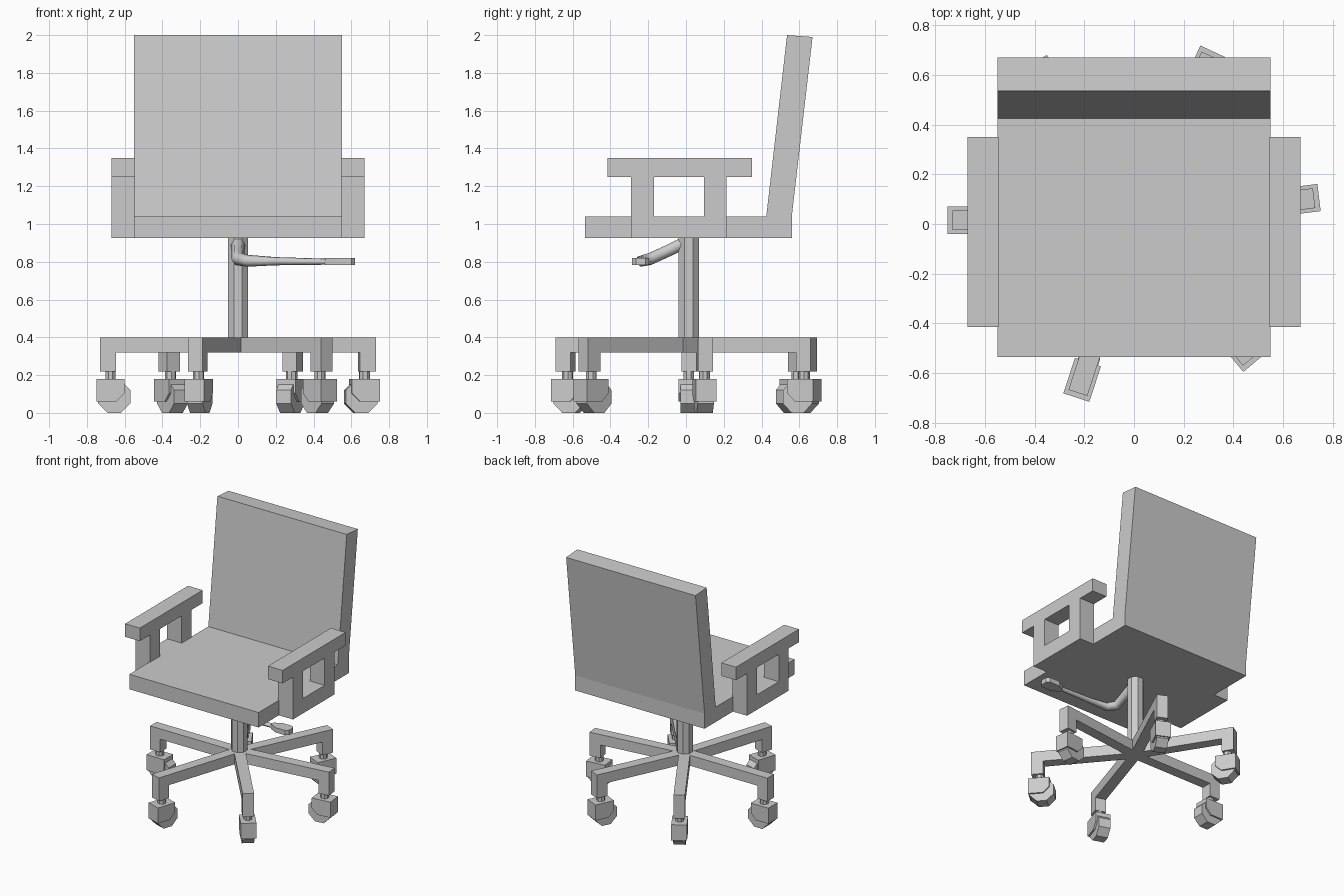
import bpy, bmesh, math
from math import cos, sin, radians, pi
from mathutils import Matrix, Vector

if "Cube" in bpy.data.objects:
    bpy.data.objects.remove(bpy.data.objects["Cube"])

# Axis maps: profile (u, v) plus extrusion w
SIDE = Matrix(((0, 0, 1, 0), (1, 0, 0, 0), (0, 1, 0, 0), (0, 0, 0, 1)))    # u=y, v=z, w=x
RADIAL = Matrix(((1, 0, 0, 0), (0, 0, 1, 0), (0, 1, 0, 0), (0, 0, 0, 1)))  # u=x, v=z, w=y
HUB = Matrix.Translation((0, 0.015, 0))


def prism(name, pts, lo, hi, matrix=Matrix()):
    """Extrude a closed 2D profile from lo to hi, then place it."""
    bm = bmesh.new()
    face = bm.faces.new([bm.verts.new((u, v, lo)) for u, v in pts])
    ext = bmesh.ops.extrude_face_region(bm, geom=[face])
    verts = [g for g in ext["geom"] if isinstance(g, bmesh.types.BMVert)]
    bmesh.ops.translate(bm, verts=verts, vec=(0, 0, hi - lo))
    bmesh.ops.transform(bm, matrix=matrix, verts=bm.verts)
    bmesh.ops.recalc_face_normals(bm, faces=bm.faces)
    mesh = bpy.data.meshes.new(name)
    bm.to_mesh(mesh)
    bm.free()
    obj = bpy.data.objects.new(name, mesh)
    bpy.context.collection.objects.link(obj)
    return obj


def rect(u0, u1, v0, v1):
    return [(u0, v0), (u1, v0), (u1, v1), (u0, v1)]


def ngon(n, r, cu=0, cv=0):
    return [(cu + r * cos(2 * pi * (i + 0.5) / n), cv + r * sin(2 * pi * (i + 0.5) / n))
            for i in range(n)]


# Seat and reclined back in one L-shaped profile
prism("seat_and_back", [(-0.535, 0.925), (0.56, 0.925), (0.56, 1.04), (0.67, 1.99),
                        (0.535, 2.0), (0.425, 1.04), (-0.535, 1.04)], -0.55, 0.55, SIDE)

# Armrests: flat pad on a U-shaped frame
frame = [(-0.29, 0.925), (0.215, 0.925), (0.215, 1.25), (0.095, 1.25),
         (0.095, 1.04), (-0.17, 1.04), (-0.17, 1.25), (-0.29, 1.25)]
for side, lo, hi in (("left", -0.67, -0.545), ("right", 0.545, 0.67)):
    prism(side + "_arm_pad", rect(-0.415, 0.35, 1.25, 1.35), lo, hi, SIDE)
    prism(side + "_arm_frame", frame, lo, hi, SIDE)

# Central column
prism("column", ngon(8, 0.058), 0.36, 0.93, HUB)

# Six-armed star base, drawn as one outline
angles = [radians(a) for a in (7, 65, 122, 180, 252, 310)]
HALF, TIP = 0.04, 0.73
star = []
for i, a in enumerate(angles):
    b = angles[i + 1] if i < 5 else angles[0] + 2 * pi
    for s in (-HALF, HALF):
        star.append((TIP * cos(a) - s * sin(a), TIP * sin(a) + s * cos(a)))
    notch = HALF / sin((b - a) / 2)
    star.append((notch * cos((a + b) / 2), notch * sin((a + b) / 2)))
prism("star_base", star, 0.32, 0.40, HUB)

# Leg, stem, caster housing and wheel at each arm tip
for i, a in enumerate(angles, 1):
    turn = HUB @ Matrix.Rotation(a, 4, "Z")
    place = turn @ RADIAL
    prism(f"leg_{i}", rect(0.645, TIP, 0.22, 0.32), -HALF, HALF, place)
    prism(f"caster_stem_{i}", ngon(8, 0.03, 0.675), 0.17, 0.23, turn)
    prism(f"caster_housing_{i}", [(0.60, 0.105), (0.645, 0.06), (0.75, 0.06), (0.75, 0.18), (0.60, 0.18)],
          -0.055, 0.055, place)
    prism(f"caster_wheel_{i}", ngon(8, 0.092, 0.655, 0.085), -0.043, 0.043, place)

# Height lever: tapered bent rod
curve = bpy.data.curves.new("lever_path", "CURVE")
curve.dimensions = "3D"
curve.bevel_depth = 1.0
curve.bevel_resolution = 1
curve.use_fill_caps = True
path = [(0, -0.01, 0.90, 0.036), (0, -0.08, 0.865, 0.036), (0, -0.19, 0.815, 0.036),
        (0.05, -0.235, 0.805, 0.032), (0.20, -0.24, 0.803, 0.022), (0.52, -0.24, 0.80, 0.015)]
spline = curve.splines.new("POLY")
spline.points.add(len(path) - 1)
for p, (x, y, z, r) in zip(spline.points, path):
    p.co = (x, y, z, 1)
    p.radius = r
rod = bpy.data.objects.new("lever_rod", curve)
bpy.context.collection.objects.link(rod)

# Flat paddle at the lever tip
prism("lever_paddle", [(0.46, -0.255), (0.52, -0.285), (0.60, -0.285), (0.62, -0.265),
                       (0.62, -0.215), (0.60, -0.195), (0.52, -0.195), (0.46, -0.225)], 0.783, 0.82)
